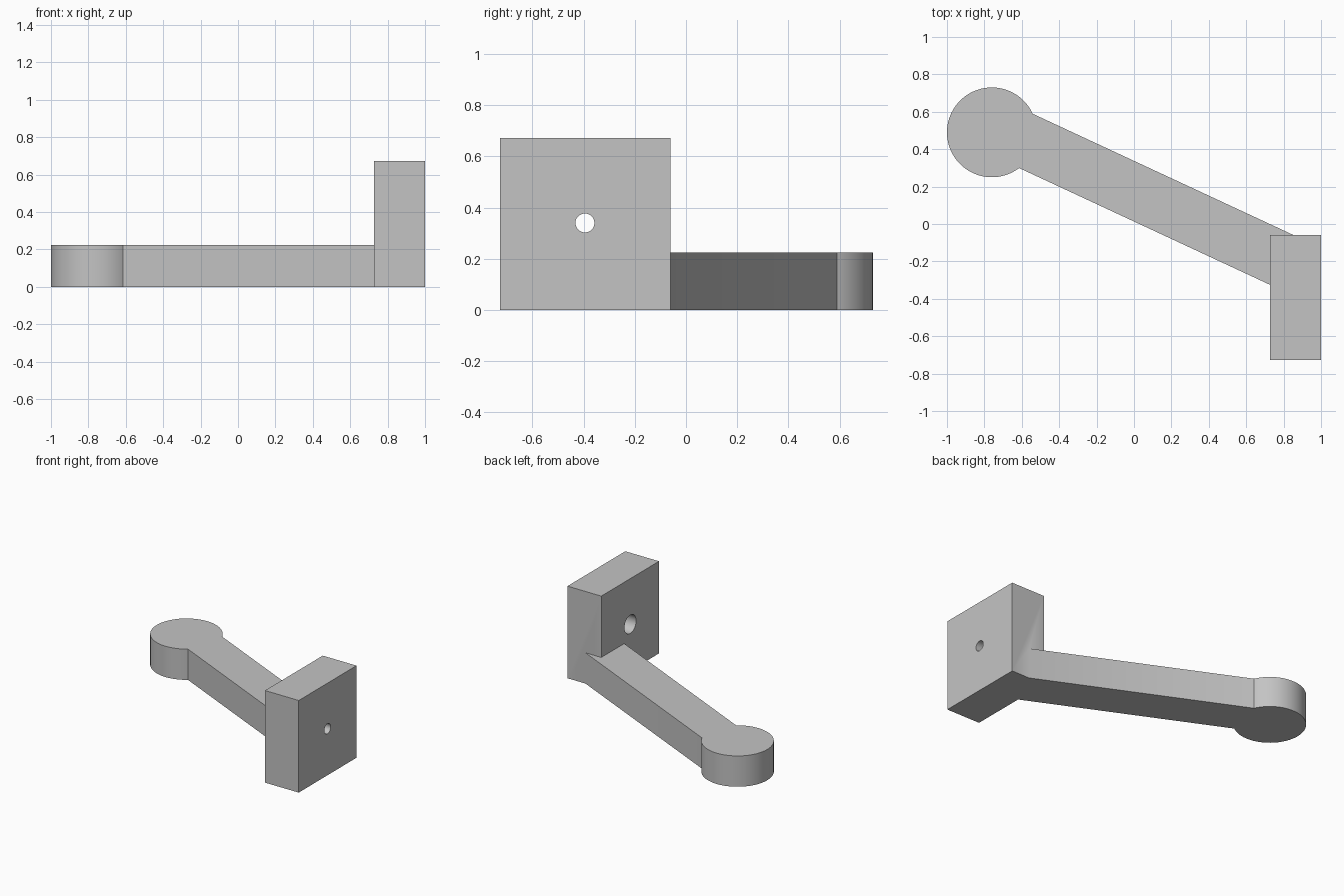
import bpy, bmesh, math

if "Cube" in bpy.data.objects:
    bpy.data.objects.remove(bpy.data.objects["Cube"])

grey = bpy.data.materials.new("plain grey")
grey.diffuse_color = (0.55, 0.55, 0.55, 1)
grey.use_nodes = True
grey.node_tree.nodes["Principled BSDF"].inputs["Base Color"].default_value = grey.diffuse_color


def extrude(name, outline, height):
    """Solid prism standing on z = 0 from a plan outline."""
    bm = bmesh.new()
    face = bm.faces.new([bm.verts.new((x, y, 0)) for x, y in outline])
    top = bmesh.ops.extrude_face_region(bm, geom=[face])["geom"]
    for v in top:
        if isinstance(v, bmesh.types.BMVert):
            v.co.z = height
    bmesh.ops.recalc_face_normals(bm, faces=bm.faces)
    me = bpy.data.meshes.new(name)
    bm.to_mesh(me)
    bm.free()
    me.materials.append(grey)
    ob = bpy.data.objects.new(name, me)
    bpy.context.collection.objects.link(ob)
    return ob


def combine(target, tool, operation):
    """Apply a boolean and remove the helper."""
    mod = target.modifiers.new(operation, "BOOLEAN")
    mod.object, mod.operation, mod.solver = tool, operation, "EXACT"
    bpy.context.view_layer.objects.active = target
    bpy.ops.object.modifier_apply(modifier=mod.name)
    bpy.data.objects.remove(tool)


def bore(radius, x0, x1):
    """Cylindrical cutter along x through the mounting block."""
    bpy.ops.mesh.primitive_cylinder_add(
        vertices=48, radius=radius, depth=x1 - x0,
        location=((x0 + x1) / 2, -0.395, 0.34), rotation=(0, math.pi / 2, 0))
    ob = bpy.context.object
    ob.hide_render = True
    ob.data.materials.append(grey)
    return ob


# Mounting block
block = extrude("mounting_block", [(0.727, -0.727), (1, -0.727), (1, -0.06), (0.727, -0.06)], 0.673)

# Slanted arm with round end pad; the inner end is buried in the block
cx, cy, r = -0.76, 0.49, 0.24
a0 = math.atan2(0.59 - cy, -0.54 - cx)
a1 = math.atan2(0.30 - cy, -0.615 - cx) + 2 * math.pi
steps = 72
pad = [(cx + r * math.cos(a0 + (a1 - a0) * i / steps),
        cy + r * math.sin(a0 + (a1 - a0) * i / steps)) for i in range(steps + 1)]
arm = extrude("arm", pad + [(0.727, -0.325), (0.80, -0.359), (0.87, -0.067)], 0.225)
combine(block, arm, "UNION")

# Screw hole with a wider counterbore on the arm side
combine(block, bore(0.037, 0.6, 1.1), "DIFFERENCE")
combine(block, bore(0.067, 0.6, 0.86), "DIFFERENCE")

block.name = "wall_bracket"
bpy.ops.object.select_all(action="DESELECT")
block.select_set(True)
bpy.context.view_layer.objects.active = block
bpy.ops.object.shade_smooth_by_angle(angle=math.radians(30))
